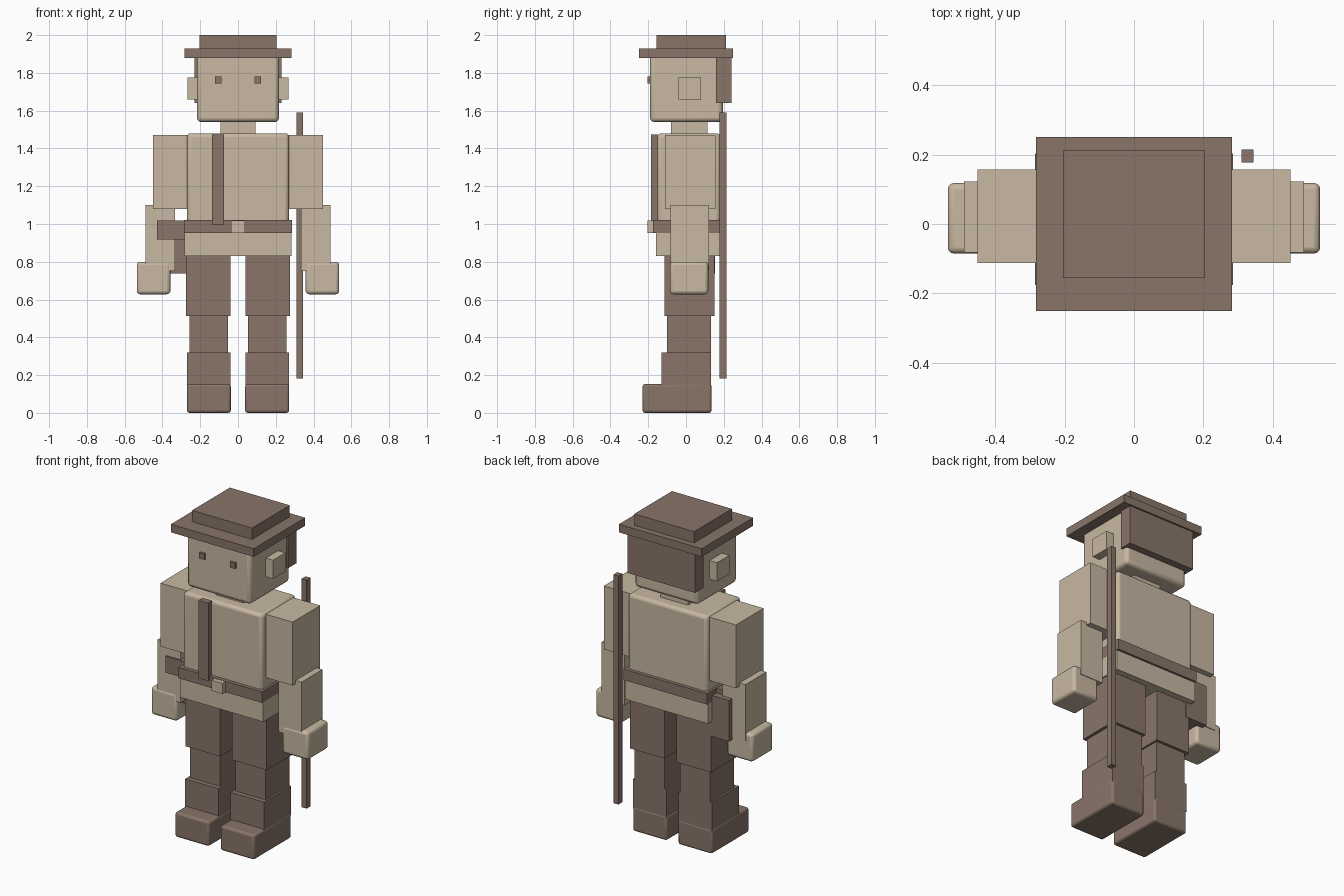
import bpy

def material(name, rgb):
    m = bpy.data.materials.new(name)
    m.diffuse_color = (*rgb, 1)
    return m

TAN = material("tan", (0.58, 0.48, 0.36))
BROWN = material("brown", (0.25, 0.178, 0.141))

def box(name, x, y, z, mat, bevel=0):
    """Box given by its (min, max) range on each axis, with optional rounded edges."""
    bpy.ops.mesh.primitive_cube_add(size=1, location=[(a + b) / 2 for a, b in (x, y, z)])
    ob = bpy.context.object
    ob.name = name
    ob.scale = [b - a for a, b in (x, y, z)]
    bpy.ops.object.transform_apply(location=False, rotation=False, scale=True)
    ob.data.materials.append(mat)
    if bevel:
        mod = ob.modifiers.new("rounded_edges", 'BEVEL')
        mod.width = bevel
        mod.segments = 3
        bpy.ops.object.shade_smooth_by_angle()
    return ob

def pair(name, x, y, z, mat, bevel=0):
    """The same box on the left and the right side."""
    box(name + "_left", x, y, z, mat, bevel)
    box(name + "_right", (-x[1], -x[0]), y, z, mat, bevel)

# Hat
box("hat_crown", (-0.204, 0.204), (-0.155, 0.212), (1.93, 2.0), BROWN)
box("hat_brim", (-0.282, 0.282), (-0.25, 0.25), (1.88, 1.93), BROWN)

# Head
box("head", (-0.217, 0.217), (-0.19, 0.195), (1.54, 1.90), TAN, 0.022)
box("back_hair", (-0.23, 0.23), (0.16, 0.24), (1.64, 1.885), BROWN)
pair("ear", (0.20, 0.267), (-0.04, 0.08), (1.66, 1.775), TAN)
pair("eye", (0.087, 0.122), (-0.204, -0.18), (1.745, 1.78), BROWN)
box("neck", (-0.093, 0.093), (-0.08, 0.115), (1.46, 1.56), TAN)

# Trunk
box("torso", (-0.27, 0.27), (-0.152, 0.182), (0.93, 1.48), TAN, 0.02)
box("pelvis", (-0.284, 0.284), (-0.16, 0.19), (0.83, 0.955), TAN)
box("belt", (-0.285, 0.285), (-0.175, 0.203), (0.953, 1.02), BROWN)
box("buckle", (-0.038, 0.038), (-0.205, -0.17), (0.953, 1.018), TAN)
box("chest_strap", (-0.138, -0.073), (-0.185, -0.148), (0.995, 1.475), BROWN)

# Arms
pair("upper_arm", (0.25, 0.45), (-0.112, 0.157), (1.08, 1.47), TAN)
pair("forearm", (0.333, 0.49), (-0.082, 0.122), (0.752, 1.10), TAN)
pair("hand", (0.358, 0.536), (-0.085, 0.118), (0.628, 0.80), TAN, 0.018)

# Legs
pair("thigh", (0.041, 0.276), (-0.115, 0.15), (0.513, 0.84), BROWN)
pair("knee", (0.052, 0.258), (-0.10, 0.133), (0.317, 0.515), BROWN)
pair("shin", (0.041, 0.269), (-0.13, 0.133), (0.14, 0.32), BROWN)
pair("boot", (0.038, 0.271), (-0.23, 0.135), (0.0, 0.153), BROWN, 0.014)

# Hip pouch and staff
box("pouch", (-0.40, -0.25), (-0.05, 0.153), (0.737, 0.99), BROWN)
box("pouch_flap", (-0.43, -0.25), (-0.093, 0.11), (0.918, 1.018), BROWN)
box("staff", (0.31, 0.344), (0.177, 0.215), (0.183, 1.59), BROWN)
